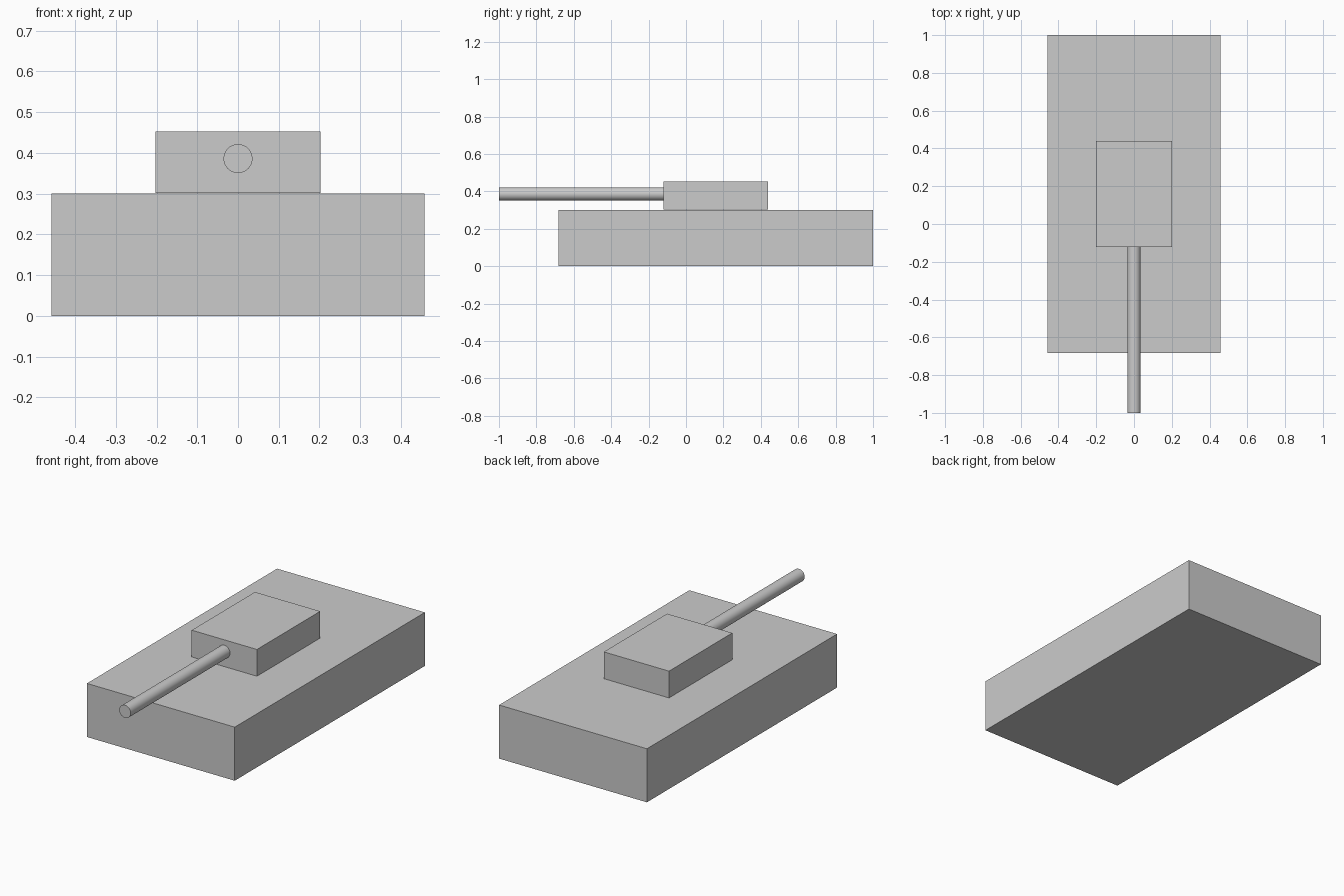
import bpy
from math import radians

if "Cube" in bpy.data.objects:
    bpy.data.objects.remove(bpy.data.objects["Cube"])


def box(name, x, y, z):
    """Box spanning the given (min, max) ranges."""
    spans = (x, y, z)
    bpy.ops.mesh.primitive_cube_add(size=1, location=[(a + b) / 2 for a, b in spans])
    ob = bpy.context.object
    ob.name = name
    ob.scale = [b - a for a, b in spans]
    bpy.ops.object.transform_apply(location=False, rotation=False, scale=True)
    return ob


# Body and turret blocks
box("hull", (-0.458, 0.458), (-0.683, 1.0), (0.0, 0.30))
box("turret", (-0.202, 0.202), (-0.121, 0.439), (0.302, 0.452))

# Barrel pointing forward from the turret face
front, back = -1.0, -0.12
bpy.ops.mesh.primitive_cylinder_add(
    vertices=32, radius=0.0355, depth=back - front,
    location=(0, (front + back) / 2, 0.386), rotation=(radians(90), 0, 0))
bpy.context.object.name = "gun_barrel"
bpy.ops.object.shade_smooth_by_angle(angle=radians(30))
